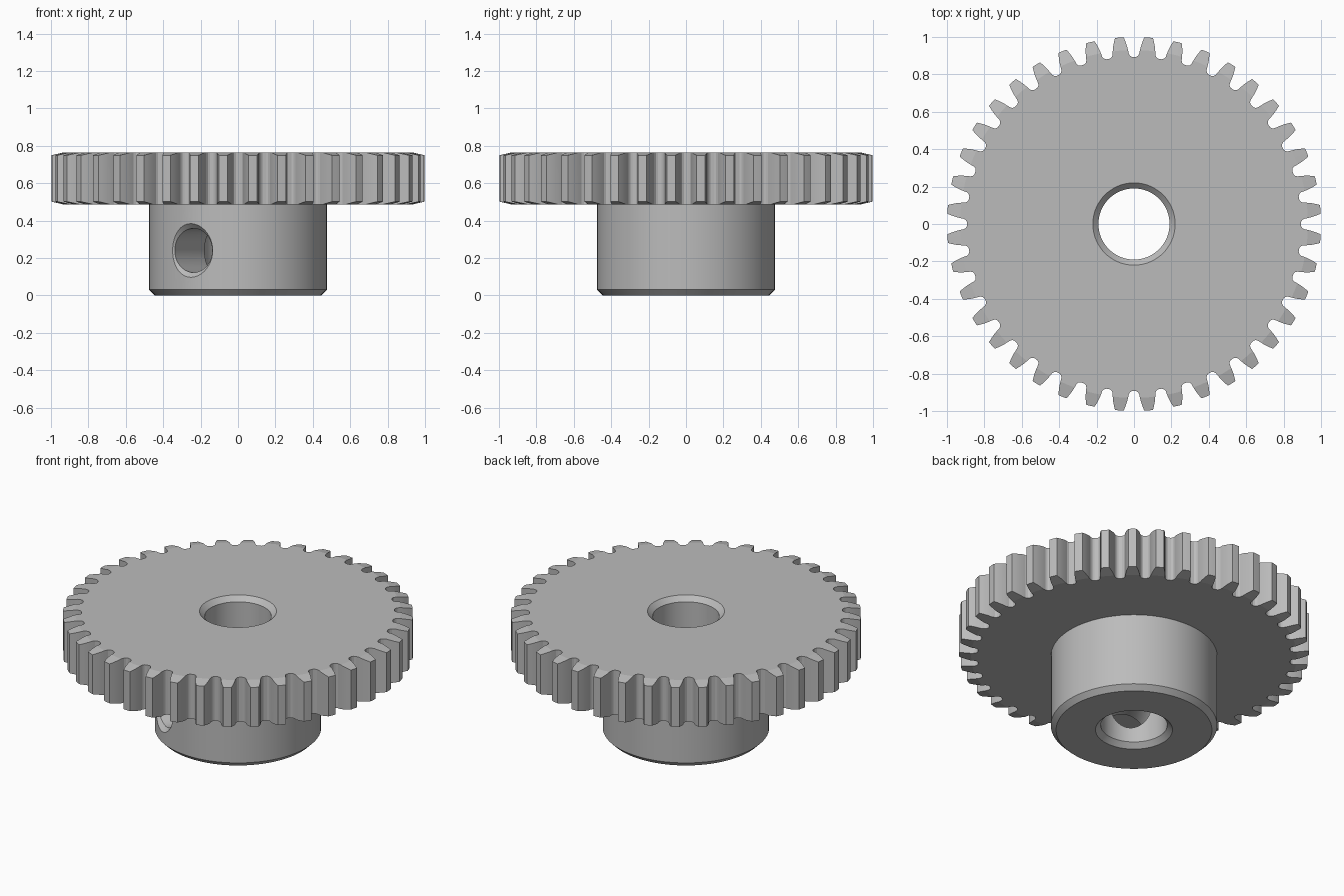
import bpy, bmesh, math
from mathutils import Matrix, Vector

if "Cube" in bpy.data.objects:
    bpy.data.objects.remove(bpy.data.objects["Cube"], do_unlink=True)

TEETH = 40
SEGMENTS = 80
TOP, GEAR_BASE = 0.765, 0.485
HOLE_ANGLE = math.radians(32)

steel = bpy.data.materials.new("grey steel")
steel.use_nodes = True
colour = (0.5, 0.5, 0.5, 1)
steel.diffuse_color = colour
steel.node_tree.nodes["Principled BSDF"].inputs["Base Color"].default_value = colour


def finish(name, bm):
    bmesh.ops.recalc_face_normals(bm, faces=bm.faces)
    mesh = bpy.data.meshes.new(name)
    bm.to_mesh(mesh)
    bm.free()
    mesh.materials.append(steel)
    obj = bpy.data.objects.new(name, mesh)
    bpy.context.collection.objects.link(obj)
    return obj


def lathe(name, profile, segments, matrix=Matrix()):
    """Revolve a closed (radius, height) profile about z."""
    bm = bmesh.new()
    verts = [bm.verts.new((r, 0, z)) for r, z in profile]
    edges = [bm.edges.new((verts[i - 1], v)) for i, v in enumerate(verts)]
    bmesh.ops.spin(bm, geom=verts + edges, axis=(0, 0, 1), cent=(0, 0, 0),
                   angle=math.tau, steps=segments, use_duplicate=False)
    bmesh.ops.remove_doubles(bm, verts=bm.verts, dist=1e-5)
    bmesh.ops.transform(bm, matrix=matrix, verts=bm.verts)
    return finish(name, bm)


def cut(target, cutter):
    cutter.hide_render = True
    mod = target.modifiers.new("cut", "BOOLEAN")
    mod.operation = "DIFFERENCE"
    mod.solver = "EXACT"
    mod.object = cutter
    bpy.context.view_layer.objects.active = target
    bpy.ops.object.modifier_apply(modifier=mod.name)
    bpy.data.objects.remove(cutter, do_unlink=True)


# Turned blank: hub, disc with bevelled rim, chamfered bore
gear = lathe("gear_with_hub", [
    (0.22, 0), (0.445, 0), (0.475, 0.03), (0.475, GEAR_BASE),
    (0.93, GEAR_BASE), (1, GEAR_BASE + 0.016), (1, TOP - 0.016), (0.93, TOP),
    (0.22, TOP), (0.19, TOP - 0.03), (0.19, 0.03)], SEGMENTS)

# Gaps between the teeth, as (radius, half width)
half_gap = [(1.03, 0.07), (1, 0.056), (0.975, 0.0455), (0.95, 0.037),
            (0.925, 0.031), (0.91, 0.028), (0.899, 0.021), (0.893, 0.01)]
outline = [(w, r) for r, w in half_gap] + [(-w, r) for r, w in reversed(half_gap)]
bm = bmesh.new()
for i in range(TEETH):
    turn = Matrix.Rotation(math.tau * i / TEETH, 4, "Z")
    face = bm.faces.new([bm.verts.new(turn @ Vector((x, y, GEAR_BASE - 0.1)))
                         for x, y in outline])
    new = bmesh.ops.extrude_face_region(bm, geom=[face])["geom"]
    bmesh.ops.translate(bm, vec=(0, 0, TOP - GEAR_BASE + 0.2),
                        verts=[v for v in new if isinstance(v, bmesh.types.BMVert)])
cut(gear, finish("tooth_gap_cutter", bm))

# Countersunk set-screw hole, from the hub's front into the bore
aim = Vector((-math.sin(HOLE_ANGLE), -math.cos(HOLE_ANGLE), 0))
place = Matrix.Translation((0, 0, 0.24)) @ aim.to_track_quat("Z", "Y").to_matrix().to_4x4()
cut(gear, lathe("screw_hole_cutter", [
    (0, 0.05), (0.118, 0.05), (0.118, 0.449), (0.219, 0.55), (0, 0.55)], 40, place))

# Smooth the round walls, keep the machined edges sharp
bpy.ops.object.select_all(action="DESELECT")
gear.select_set(True)
bpy.context.view_layer.objects.active = gear
bpy.ops.object.shade_smooth_by_angle(angle=math.radians(12))
